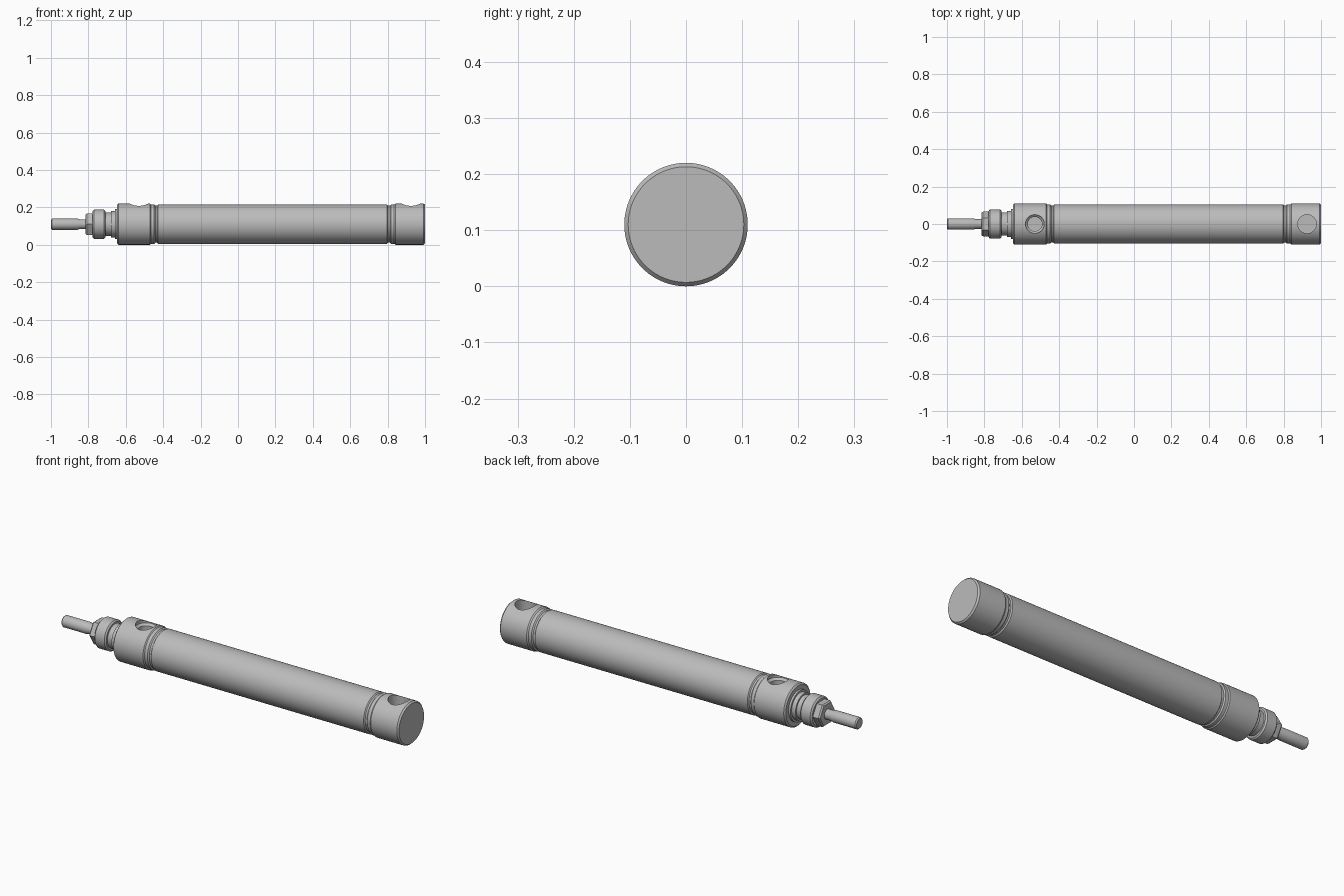
import bpy, bmesh, math
from mathutils import Matrix

if "Cube" in bpy.data.objects:
    bpy.data.objects.remove(bpy.data.objects["Cube"], do_unlink=True)

AXIS = 0.11  # height of the long axis

metal = bpy.data.materials.new("grey metal")
metal.use_nodes = True
grey = (0.5, 0.5, 0.5, 1)
metal.diffuse_color = grey
metal.node_tree.nodes["Principled BSDF"].inputs["Base Color"].default_value = grey


def lathe(name, profile, sides=96, turn=0.0):
    """Closed solid turned around the long axis from (x, radius) pairs."""
    bm = bmesh.new()
    rings = []
    for x, r in profile:
        angles = [turn + math.tau * i / sides for i in range(sides)]
        rings.append([bm.verts.new((x, r * math.cos(a), AXIS + r * math.sin(a))) for a in angles])
    for a, b in zip(rings, rings[1:]):
        for i in range(sides):
            j = (i + 1) % sides
            bm.faces.new((a[i], a[j], b[j], b[i]))
    bm.faces.new(rings[0])
    bm.faces.new(rings[-1])
    bmesh.ops.recalc_face_normals(bm, faces=bm.faces)
    return finish(name, bm)


def finish(name, bm):
    mesh = bpy.data.meshes.new(name)
    bm.to_mesh(mesh)
    bm.free()
    mesh.materials.append(metal)
    obj = bpy.data.objects.new(name, mesh)
    bpy.context.collection.objects.link(obj)
    return obj


def select(obj):
    bpy.ops.object.select_all(action="DESELECT")
    obj.select_set(True)
    bpy.context.view_layer.objects.active = obj


def drill(obj, x, steps):
    """Cut a stepped port down into the top, from (z, radius) steps."""
    for (z0, r0), (z1, r1) in zip(steps, steps[1:]):
        bm = bmesh.new()
        place = Matrix.Translation((x, 0, (z0 + z1) / 2))
        bmesh.ops.create_cone(bm, cap_ends=True, segments=48, radius1=r0,
                              radius2=r1, depth=z1 - z0, matrix=place)
        cutter = finish("port_cutter", bm)
        cutter.hide_render = True
        cut = obj.modifiers.new("port", "BOOLEAN")
        cut.operation = "DIFFERENCE"
        cut.solver = "EXACT"
        cut.object = cutter
        select(obj)
        bpy.ops.object.modifier_apply(modifier=cut.name)
        bpy.data.objects.remove(cutter, do_unlink=True)


# Main tube with softly rolled ends
tube = lathe("barrel_tube", [(-0.433, 0.098), (-0.427, 0.105), (0.797, 0.105), (0.803, 0.098)])

# Front head: chamfered collar, then a crimped groove meeting the tube
front = lathe("front_head", [
    (-0.647, 0.102), (-0.640, 0.11), (-0.470, 0.11), (-0.465, 0.105), (-0.448, 0.105),
    (-0.442, 0.099), (-0.428, 0.099)])
drill(front, -0.53, [(0.13, 0.038), (0.192, 0.038), (0.202, 0.05), (0.25, 0.05)])

# Rear cap
rear = lathe("rear_cap", [
    (0.798, 0.099), (0.812, 0.099), (0.818, 0.105), (0.835, 0.105), (0.842, 0.11),
    (0.992, 0.11), (1.0, 0.103)])
drill(rear, 0.925, [(0.13, 0.05), (0.25, 0.05)])

# Mounting neck with its relief groove
neck = lathe("mounting_neck", [
    (-0.777, 0.070), (-0.770, 0.078), (-0.716, 0.078), (-0.709, 0.071), (-0.709, 0.062),
    (-0.680, 0.062), (-0.680, 0.070), (-0.658, 0.070), (-0.658, 0.080), (-0.643, 0.080)])

# Hexagonal nut, corners towards the sides
nut = lathe("rod_nut", [(-0.815, 0.060), (-0.808, 0.066), (-0.774, 0.066)], sides=6)

# Piston rod
rod = lathe("piston_rod", [(-1.0, 0.025), (-0.994, 0.03), (-0.86, 0.03), (-0.845, 0.026), (-0.77, 0.026)], sides=64)

for part in (tube, front, rear, neck, nut, rod):
    select(part)
    bpy.ops.object.shade_smooth_by_angle(angle=math.radians(25))
